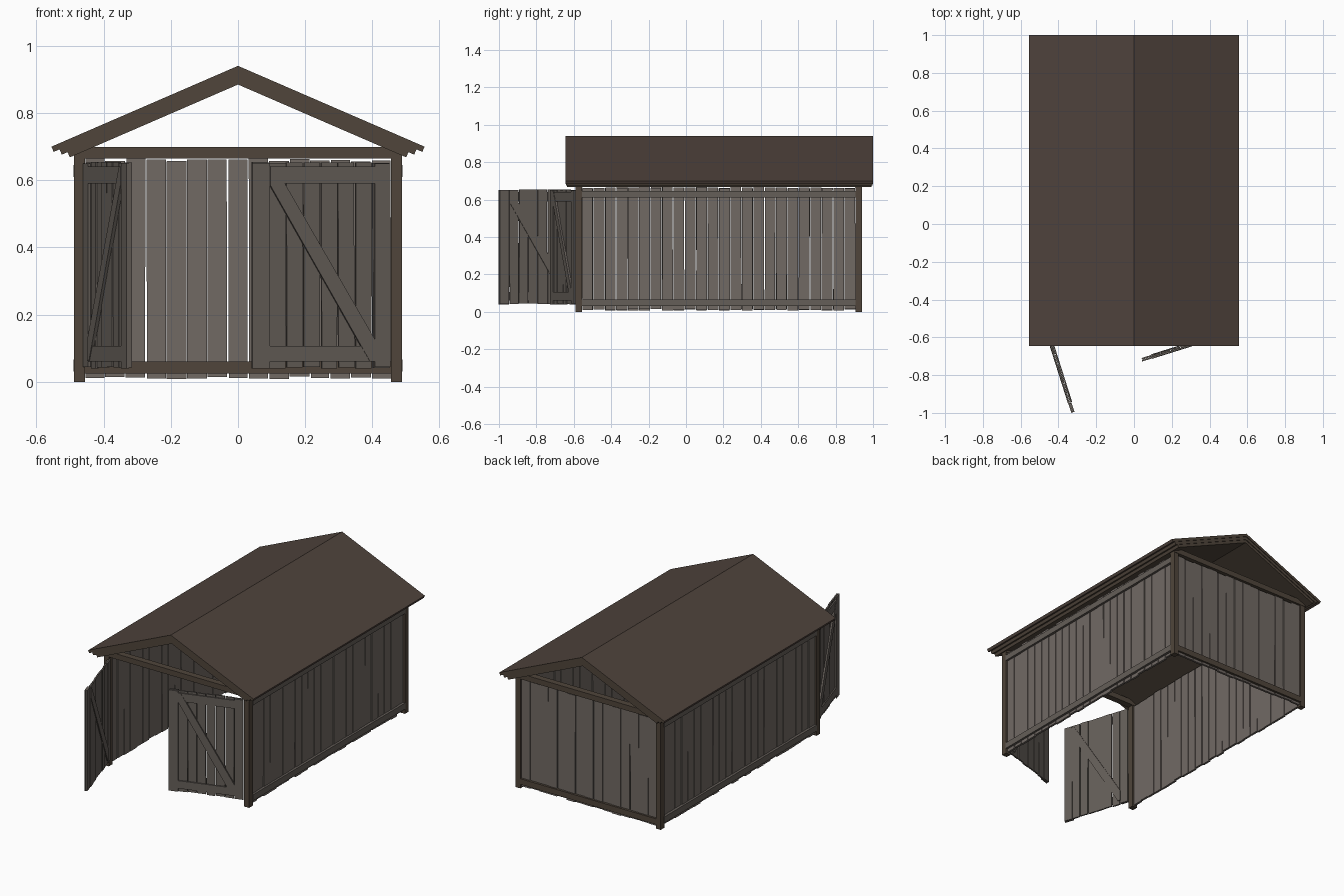
import bpy, bmesh, math, random
from mathutils import Matrix, Vector

if "Cube" in bpy.data.objects:
    bpy.data.objects.remove(bpy.data.objects["Cube"])

random.seed(7)


def material(name, rgb):
    m = bpy.data.materials.new(name)
    m.diffuse_color = (*rgb, 1)
    m.use_nodes = True
    m.node_tree.nodes["Principled BSDF"].inputs["Base Color"].default_value = m.diffuse_color
    return m


PLANK = material("weathered plank", (0.165, 0.142, 0.127))
DOOR = material("door wood", (0.130, 0.113, 0.099))
FRAME = material("dark frame wood", (0.080, 0.060, 0.043))
ROOF = material("roof brown", (0.078, 0.056, 0.045))


def finish(bm, name, mat, matrix=None):
    bmesh.ops.recalc_face_normals(bm, faces=bm.faces)
    me = bpy.data.meshes.new(name)
    bm.to_mesh(me)
    bm.free()
    me.materials.append(mat)
    ob = bpy.data.objects.new(name, me)
    bpy.context.collection.objects.link(ob)
    if matrix:
        ob.matrix_world = matrix
    return ob


def prism(bm, outline, to3d, a, b):
    """Extrude a 2D outline between depths a and b."""
    va = [bm.verts.new(to3d(u, v, a)) for u, v in outline]
    vb = [bm.verts.new(to3d(u, v, b)) for u, v in outline]
    n = len(outline)
    bm.faces.new(va)
    bm.faces.new(vb[::-1])
    for i in range(n):
        j = (i + 1) % n
        bm.faces.new((va[i], va[j], vb[j], vb[i]))


def along_x(u, v, d):
    return Vector((u, d, v))


def along_y(u, v, d):
    return Vector((d, u, v))


def rect(u0, u1, v0, v1):
    return [(u0, v0), (u1, v0), (u1, v1), (u0, v1)]


def box(bm, x0, x1, y0, y1, z0, z1):
    prism(bm, rect(x0, x1, z0, z1), along_x, y0, y1)


def plank_row(bm, to3d, u0, u1, count, d0, d1, z0, z1, jitter):
    """Row of uneven boards with narrow gaps."""
    step = (u1 - u0) / count
    r = random.uniform
    for i in range(count):
        a, b = u0 + i * step, u0 + (i + 1) * step
        lo, hi = z0 + r(-jitter, jitter), z1 + r(-jitter, jitter)
        g = [r(0.0003, 0.0035) for _ in range(4)]
        off = r(-0.002, 0.002)
        prism(bm, [(a + g[0], lo), (b - g[1], lo), (b - g[2], hi), (a + g[3], hi)],
              to3d, d0 + off, d1 + off)


# Side walls: boards plus outer rails
for s, side in ((-1, "left"), (1, "right")):
    bm = bmesh.new()
    plank_row(bm, along_y, -0.557, 0.907, 24, s * 0.463, s * 0.476, 0.011, 0.664, 0.005)
    finish(bm, side + "_wall_planks", PLANK)
    bm = bmesh.new()
    for z0, z1 in ((0.03, 0.067), (0.61, 0.645)):
        x0, x1 = sorted((s * 0.474, s * 0.490))
        box(bm, x0, x1, -0.557, 0.907, z0, z1)
    finish(bm, side + "_wall_rails", DOOR)

# Back wall boards
bm = bmesh.new()
plank_row(bm, along_x, -0.457, 0.457, 15, 0.916, 0.929, 0.012, 0.661, 0.005)
finish(bm, "back_wall_planks", PLANK)

# Corner posts
for sx, side in ((-1, "left"), (1, "right")):
    for y, end in ((-0.59, "front"), (0.905, "back")):
        bm = bmesh.new()
        x0, x1 = sorted((sx * 0.455, sx * 0.488))
        box(bm, x0, x1, y, y + 0.035, 0, 0.685)
        finish(bm, f"{end}_{side}_post", FRAME)

# Cross beams
for name, y, z0, z1 in (("front_top_beam", -0.592, 0.665, 0.698),
                        ("back_top_beam", 0.903, 0.665, 0.698),
                        ("back_bottom_beam", 0.903, 0.025, 0.06)):
    bm = bmesh.new()
    w = 0.488 if z1 > 0.5 else 0.457
    box(bm, -w, w, y, y + 0.039, z0, z1)
    finish(bm, name, FRAME)

# Roof: three stacked chevron layers, stepped at the eaves
SLOPE = 0.433
A = math.atan(SLOPE)
T = 0.017
for k, (name, w, y0, y1, mat) in enumerate((("roof_top_layer", 0.555, -0.645, 1.0, ROOF),
                                            ("roof_middle_layer", 0.531, -0.641, 0.996, FRAME),
                                            ("roof_inner_layer", 0.507, -0.637, 0.992, FRAME))):
    top = 0.94 - k * T / math.cos(A)
    ze = top - SLOPE * w
    wi, zi = w - T * math.sin(A), ze - T * math.cos(A)
    bm = bmesh.new()
    prism(bm, [(-w, ze), (0, top), (w, ze), (wi, zi), (0, top - T / math.cos(A)), (-wi, zi)],
          along_x, y0, y1)
    ob = finish(bm, name, mat)
    # gable edges of the covering match the frame wood
    if k == 0:
        ob.data.materials.append(FRAME)
        for p in ob.data.polygons:
            if abs(p.normal.y) > 0.9:
                p.material_index = 1


# Doors, built closed from the hinge outward, then swung open
def door(side, s, angle):
    L, z0, z1 = 0.43, 0.042, 0.653
    place = Matrix.Translation((-s * -0.45, -0.588, 0)) @ Matrix.Rotation(angle, 4, 'Z')

    def flat(u, v, d):
        return Vector((-s * u, d, v))

    bm = bmesh.new()
    plank_row(bm, flat, 0.0, L, 8, -0.004, 0.005, z0, z1, 0.002)
    finish(bm, side + "_door_planks", DOOR, place)
    bm = bmesh.new()
    for r in (rect(0, 0.048, z0 + 0.002, z1 - 0.004), rect(L - 0.055, L, z0 - 0.002, z1 - 0.002),
              rect(0.048, L - 0.055, 0.06, 0.107), rect(0.048, L - 0.055, 0.59, 0.64)):
        prism(bm, r, flat, -0.012, -0.004)
    # diagonal braces on both faces
    brace = [(0.048, 0.062), (0.048, 0.125), (L - 0.07, 0.64), (L - 0.055, 0.64),
             (L - 0.055, 0.585), (0.065, 0.062)]
    prism(bm, brace, flat, -0.014, -0.004)
    prism(bm, brace, flat, 0.004, 0.010)
    finish(bm, side + "_door_frame", DOOR, place)


door("left", -1, math.radians(-72.4))
door("right", 1, math.radians(17.4))
